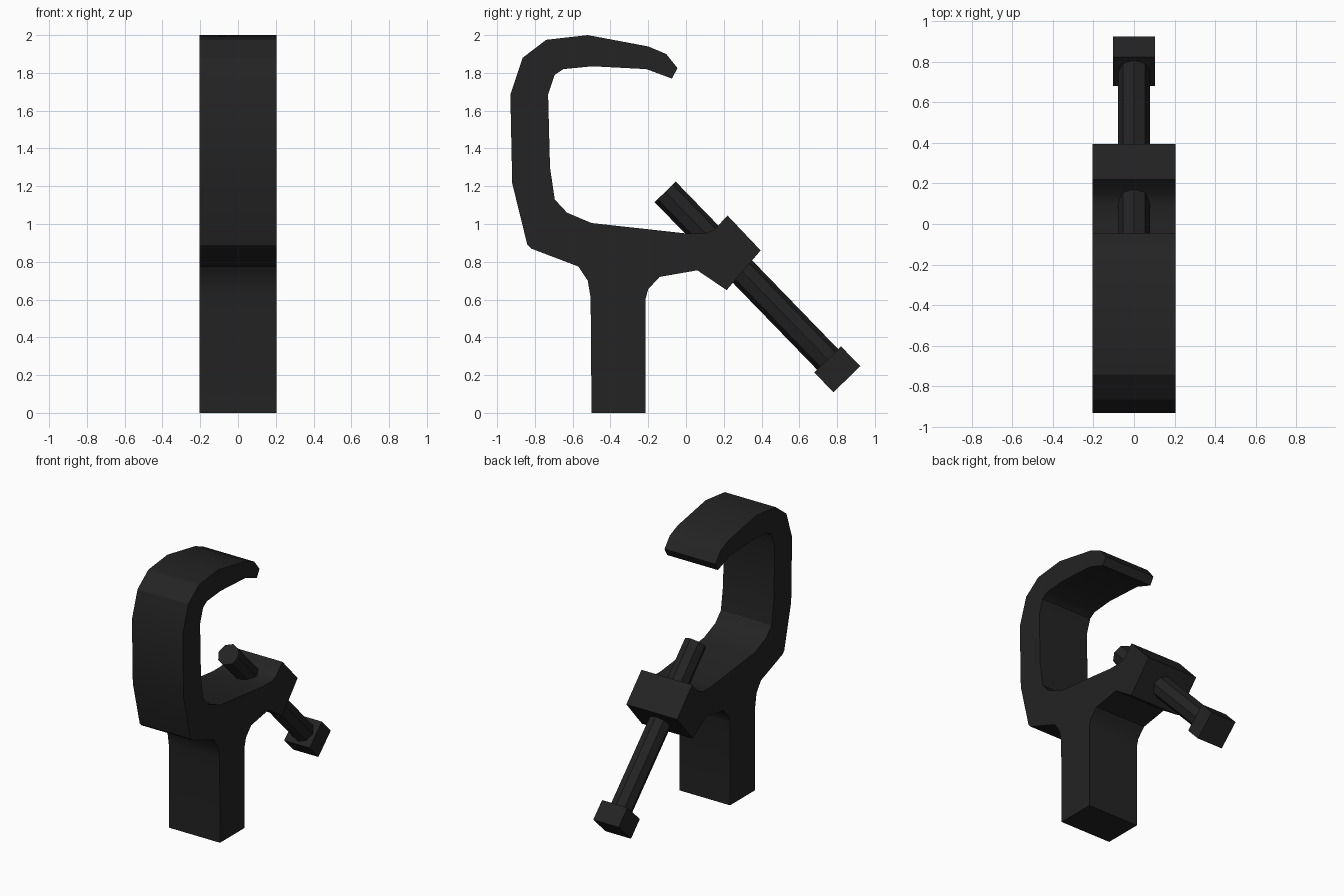
import bpy, bmesh, math
from mathutils import Vector, Matrix

old = bpy.data.objects.get("Cube")
if old:
    bpy.data.objects.remove(old, do_unlink=True)

black = bpy.data.materials.new("black_metal")
black.use_nodes = True
colour = (0.017, 0.017, 0.017, 1)
black.diffuse_color = colour
black.node_tree.nodes["Principled BSDF"].inputs["Base Color"].default_value = colour


def add_object(name, bm):
    bmesh.ops.recalc_face_normals(bm, faces=bm.faces)
    mesh = bpy.data.meshes.new(name)
    bm.to_mesh(mesh)
    bm.free()
    mesh.materials.append(black)
    obj = bpy.data.objects.new(name, mesh)
    bpy.context.collection.objects.link(obj)
    return obj


# Hook body: side profile (y, z) extruded across the width
HALF_WIDTH = 0.205
profile = [
    # stem and underside of the arm
    (-.50, 0), (-.215, 0), (-.215, .60), (-.2, .655), (-.14, .72), (.06, .755),
    # square boss that holds the bolt
    (.215, .65), (.395, .86), (.22, 1.045), (.15, .97), (.1, .95), (0, .95),
    # inside of the hook
    (-.5, 1.005), (-.63, 1.06), (-.695, 1.13), (-.72, 1.3), (-.73, 1.685),
    (-.695, 1.79), (-.65, 1.82), (-.495, 1.835), (-.21, 1.82), (-.075, 1.77),
    # outside of the hook
    (-.045, 1.825), (-.105, 1.9), (-.2, 1.94), (-.52, 2), (-.74, 1.975),
    (-.865, 1.88), (-.93, 1.685), (-.92, 1.215), (-.84, .89), (-.82, .87),
    (-.57, .775), (-.52, .7), (-.505, .61),
]
bm = bmesh.new()
side = bm.faces.new([bm.verts.new((-HALF_WIDTH, y, z)) for y, z in profile])
grown = bmesh.ops.extrude_face_region(bm, geom=[side])["geom"]
bmesh.ops.translate(bm, vec=(2 * HALF_WIDTH, 0, 0),
                    verts=[v for v in grown if isinstance(v, bmesh.types.BMVert)])
body = add_object("hook_body", bm)
bpy.ops.object.select_all(action="DESELECT")
body.select_set(True)
bpy.context.view_layer.objects.active = body
bpy.ops.object.shade_smooth_by_angle(angle=math.radians(30))

# Slanted bolt: octagonal shaft and square head along one axis
tip = Vector((0, -.11, 1.17))
head_base = Vector((0, .75, .283))
axis = (head_base - tip).normalized()
x_dir = Vector((1, 0, 0))
turn = Matrix((x_dir, axis.cross(x_dir), axis)).transposed().to_4x4()


def place(centre):
    return Matrix.Translation(centre) @ turn


bm = bmesh.new()
bmesh.ops.create_cone(bm, cap_ends=True, segments=8, radius1=.078, radius2=.078,
                      depth=(head_base - tip).length + .02,
                      matrix=place((tip + head_base) / 2 + axis * .01))
add_object("bolt_shaft", bm)

bm = bmesh.new()
bmesh.ops.create_cube(bm, size=1, matrix=place(head_base + axis * .073)
                      @ Matrix.Diagonal((.205, .198, .146, 1)))
add_object("bolt_head", bm)
